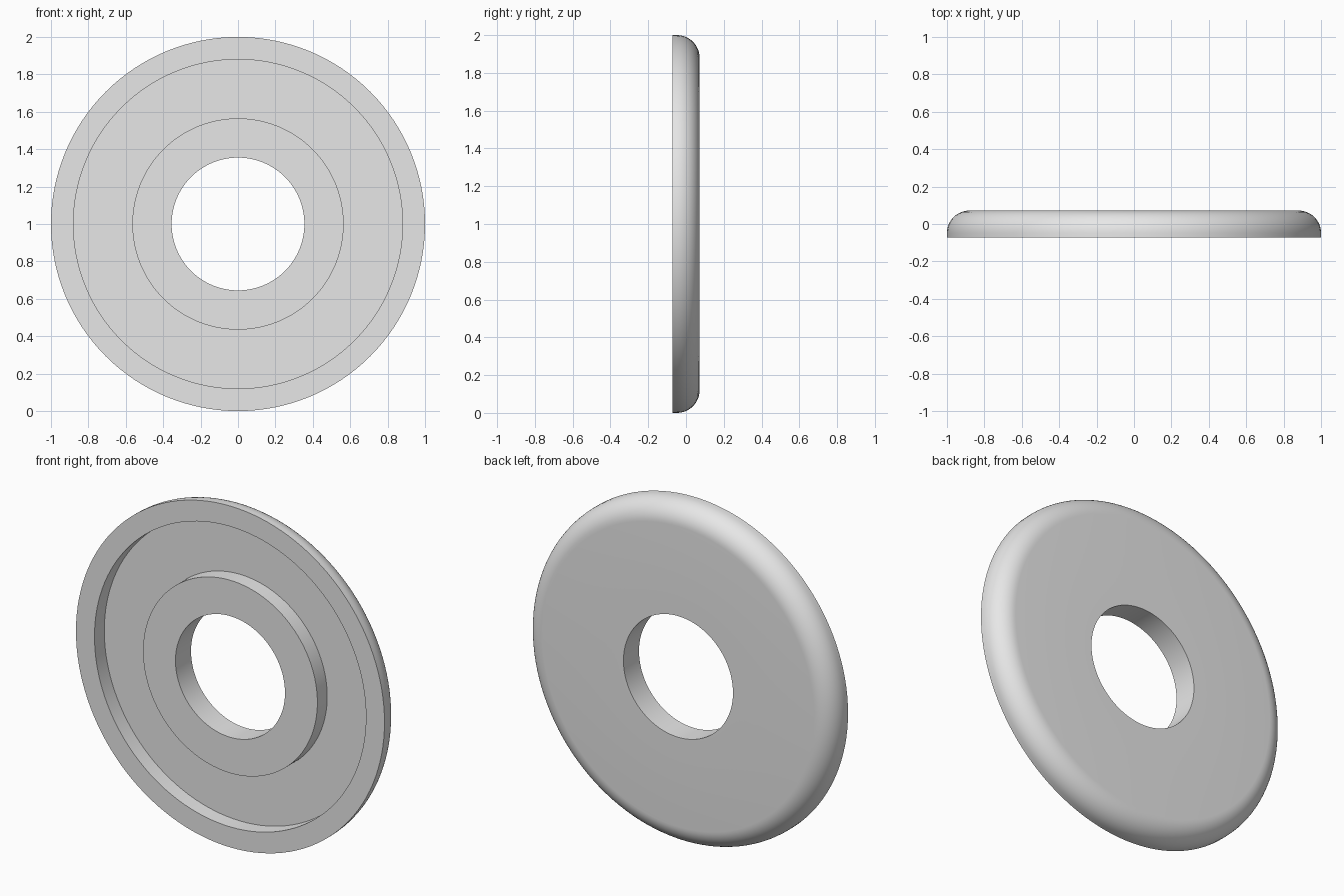
import bpy
import bmesh
import math
from mathutils import Matrix, Vector

cube = bpy.data.objects.get("Cube")
if cube:
    bpy.data.objects.remove(cube, do_unlink=True)

grey = bpy.data.materials.new("light_grey")
grey.diffuse_color = (0.8, 0.8, 0.8, 1)
grey.use_nodes = True
grey.node_tree.nodes["Principled BSDF"].inputs["Base Color"].default_value = (0.8, 0.8, 0.8, 1)

# Ring dimensions
FRONT, BACK, FLOOR = -0.072, 0.072, 0.019
HOLE, HUB, LIP, OUTER = 0.355, 0.565, 0.88, 1.0
FILLET, SEGMENTS, FILLET_STEPS = 0.12, 128, 12

# Cross-section as (radius, depth): hole, hub face, groove, lip, rounded back rim
profile = [(HOLE, BACK), (HOLE, FRONT), (HUB, FRONT), (HUB, FLOOR),
           (LIP, FLOOR), (LIP, FRONT), (OUTER, FRONT)]
for i in range(FILLET_STEPS + 1):
    a = math.pi / 2 * i / FILLET_STEPS
    profile.append((OUTER - FILLET + FILLET * math.cos(a),
                    BACK - FILLET + FILLET * math.sin(a)))

# Turn the closed section about the y axis
bm = bmesh.new()
rings = []
for s in range(SEGMENTS):
    turn = Matrix.Rotation(2 * math.pi * s / SEGMENTS, 3, "Y")
    rings.append([bm.verts.new(turn @ Vector((r, y, 0)) + Vector((0, 0, 1)))
                  for r, y in profile])
for s in range(SEGMENTS):
    here, after = rings[s], rings[(s + 1) % SEGMENTS]
    for i in range(len(profile)):
        j = (i + 1) % len(profile)
        bm.faces.new((here[i], here[j], after[j], after[i]))
bmesh.ops.recalc_face_normals(bm, faces=bm.faces[:])

mesh = bpy.data.meshes.new("grooved_ring")
bm.to_mesh(mesh)
bm.free()
mesh.materials.append(grey)
ring = bpy.data.objects.new("grooved_ring", mesh)
bpy.context.collection.objects.link(ring)

# Smooth round surfaces, crisp edges
bpy.ops.object.select_all(action="DESELECT")
ring.select_set(True)
bpy.context.view_layer.objects.active = ring
bpy.ops.object.shade_smooth_by_angle(angle=math.radians(30))
